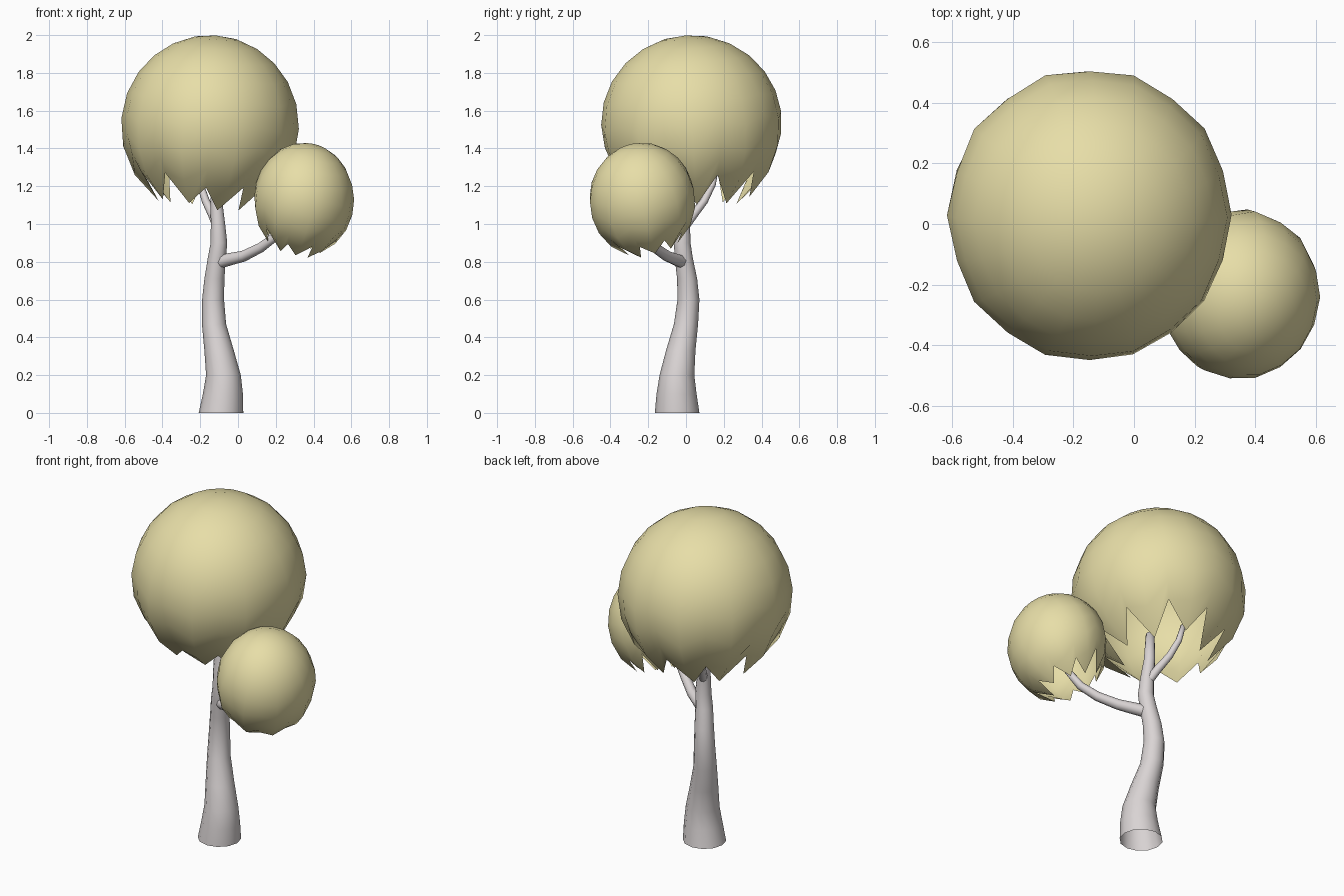
import bpy, bmesh, math, random
from mathutils import Vector, Matrix

if "Cube" in bpy.data.objects:
    bpy.data.objects.remove(bpy.data.objects["Cube"])

random.seed(4)


def material(name, color):
    m = bpy.data.materials.new(name)
    m.diffuse_color = (*color, 1)
    m.use_nodes = True
    m.node_tree.nodes["Principled BSDF"].inputs["Base Color"].default_value = m.diffuse_color
    return m


def finish(bm, name, mat):
    me = bpy.data.meshes.new(name)
    bm.to_mesh(me)
    bm.free()
    for p in me.polygons:
        p.use_smooth = True
    me.materials.append(mat)
    ob = bpy.data.objects.new(name, me)
    bpy.context.collection.objects.link(ob)
    return ob


def bridge(bm, a, b):
    n = len(a)
    for i in range(n):
        bm.faces.new((a[i], a[(i + 1) % n], b[(i + 1) % n], b[i]))


def tube(name, path, mat, sides=12, upright=False):
    """Open tapered tube through (x, y, z, radius) points."""
    bm = bmesh.new()
    pts = [Vector(p[:3]) for p in path]
    rings = []
    for i, p in enumerate(pts):
        axis = pts[min(i + 1, len(pts) - 1)] - pts[max(i - 1, 0)]
        if upright:
            axis = Vector((0, 0, 1))
        u = axis.cross(Vector((0, 1, 0))).normalized()
        v = axis.cross(u).normalized()
        ring = []
        for k in range(sides):
            a = -math.tau * k / sides
            ring.append(bm.verts.new(p + path[i][3] * (u * math.cos(a) + v * math.sin(a))))
        rings.append(ring)
    for a, b in zip(rings, rings[1:]):
        bridge(bm, a, b)
    bm.faces.new(rings[-1])
    bmesh.ops.recalc_face_normals(bm, faces=bm.faces)
    return finish(bm, name, mat)


def canopy(name, center, size, pole, teeth, notch, tip, mat, rings=9):
    """Open leaf dome: pleated sphere whose lower rim is a zigzag of leaf tips."""
    bm = bmesh.new()
    n = teeth * 2
    tilt = Vector((0, 0, 1)).rotation_difference(Vector(pole)).to_matrix()
    ends = [math.radians((tip if k % 2 == 0 else notch) + random.uniform(-6, 6)) for k in range(n)]
    mean = math.radians(notch)

    def place(phi, a, pleat):
        d = tilt @ Vector((math.sin(phi) * math.cos(a), math.sin(phi) * math.sin(a), math.cos(phi)))
        return bm.verts.new(Vector(center) + Vector([d[i] * size[i] * pleat for i in range(3)]))

    top = place(0, 0, 1)
    prev = None
    for j in range(1, rings + 1):
        t = j / rings
        ring = []
        for k in range(n):
            phi = t * mean + (ends[k] - mean) * t ** 4
            pleat = 1 + (0.03 if k % 2 == 0 else -0.04) * t ** 4
            ring.append(place(phi, math.tau * k / n, pleat))
        if prev:
            bridge(bm, ring, prev)
        else:
            for k in range(n):
                bm.faces.new((top, ring[k], ring[(k + 1) % n]))
        prev = ring
    bmesh.ops.recalc_face_normals(bm, faces=bm.faces)
    return finish(bm, name, mat)


bark = material("bark", (0.70, 0.66, 0.66))
leaf = material("leaf", (0.80, 0.73, 0.39))

# Curved trunk
tube("trunk", [
    (-0.09, -0.047, 0.00, 0.118), (-0.08, -0.05, 0.10, 0.106), (-0.077, -0.048, 0.20, 0.092),
    (-0.10, -0.028, 0.33, 0.078), (-0.127, 0.0, 0.47, 0.064), (-0.132, 0.013, 0.60, 0.058),
    (-0.125, 0.006, 0.71, 0.053), (-0.112, -0.012, 0.82, 0.048), (-0.101, -0.02, 0.90, 0.044),
    (-0.106, -0.017, 1.00, 0.038), (-0.114, -0.005, 1.12, 0.031), (-0.115, 0.0, 1.28, 0.024),
], bark, upright=True)

# Two side branches
tube("lower_branch", [
    (-0.09, -0.025, 0.80, 0.034), (-0.045, -0.055, 0.813, 0.033), (0.03, -0.10, 0.83, 0.029),
    (0.12, -0.165, 0.875, 0.026), (0.20, -0.215, 0.935, 0.023), (0.27, -0.245, 1.02, 0.018),
], bark, sides=8)
tube("upper_branch", [
    (-0.11, -0.005, 0.99, 0.026), (-0.135, 0.04, 1.05, 0.024), (-0.17, 0.095, 1.12, 0.021),
    (-0.20, 0.14, 1.21, 0.018), (-0.215, 0.16, 1.30, 0.014),
], bark, sides=8)

# Leaf domes
canopy("main_canopy", (-0.148, 0.03, 1.525), (0.468, 0.483, 0.475), (0.04, -0.04, 0.6),
       10, 128, 149, leaf)
canopy("small_canopy", (0.348, -0.232, 1.13), (0.266, 0.281, 0.30), (0.08, -0.08, 0.29),
       9, 132, 150, leaf)
